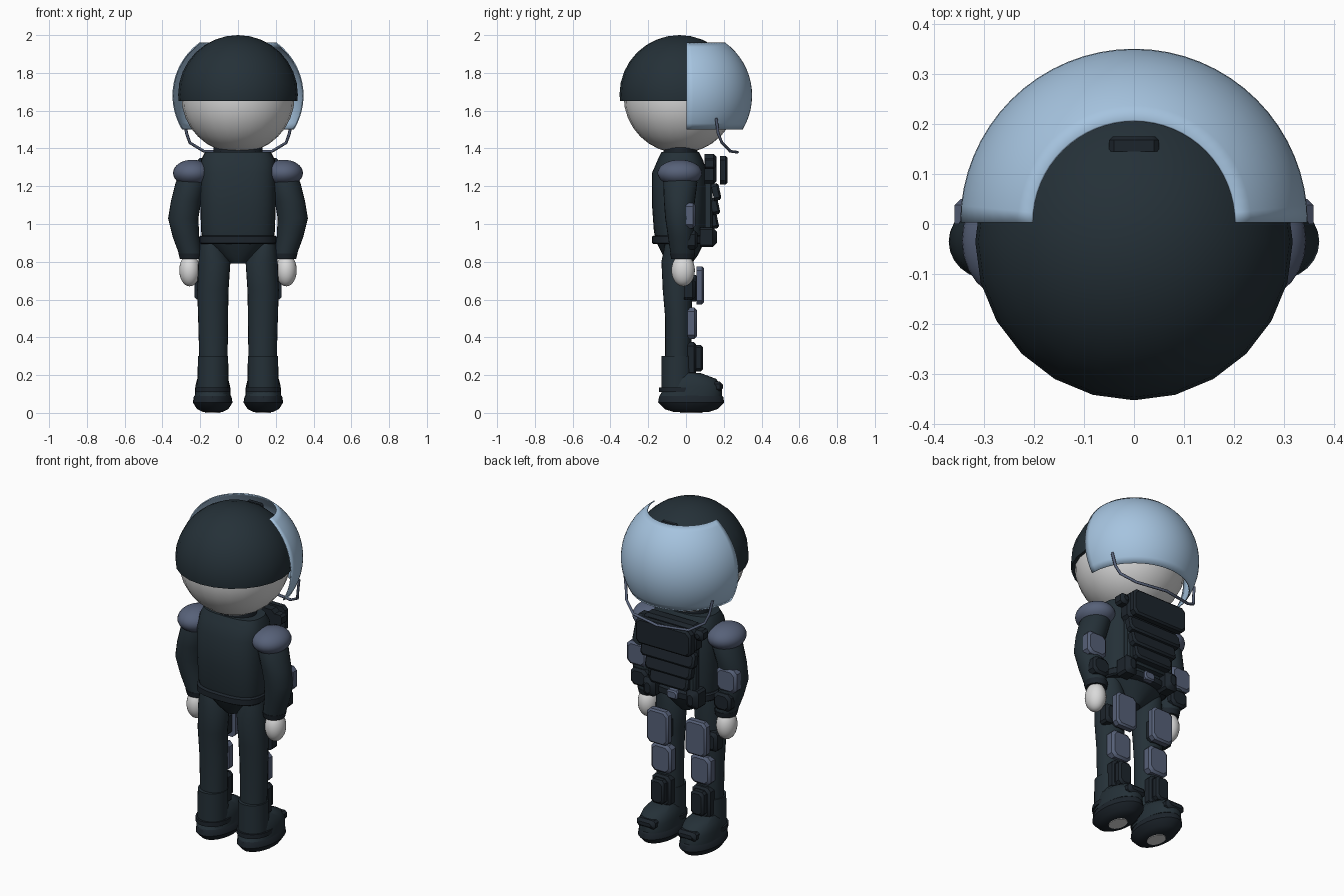
import bpy, bmesh
from math import sin, cos, pi, asin, copysign, radians
from mathutils import Matrix, Vector

if "Cube" in bpy.data.objects:
    bpy.data.objects.remove(bpy.data.objects["Cube"])


def material(name, rgb):
    m = bpy.data.materials.new(name)
    m.diffuse_color = (*rgb, 1)
    m.use_nodes = True
    m.node_tree.nodes["Principled BSDF"].inputs["Base Color"].default_value = (*rgb, 1)
    return m


navy = material("dark navy cloth", (0.018, 0.030, 0.039))
black = material("near black gear", (0.012, 0.018, 0.025))
slate = material("slate armour", (0.095, 0.12, 0.19))
skin = material("pale grey skin", (0.70, 0.70, 0.70))
glass = material("pale blue visor", (0.38, 0.55, 0.74))
parts = []


def finish(name, bm, mat):
    bmesh.ops.recalc_face_normals(bm, faces=bm.faces)
    mesh = bpy.data.meshes.new(name)
    bm.to_mesh(mesh)
    bm.free()
    mesh.materials.append(mat)
    ob = bpy.data.objects.new(name, mesh)
    bpy.context.collection.objects.link(ob)
    parts.append(ob)
    return ob


def loft(name, rings, mat, power=2, side=1, n=24):
    """Skin horizontal oval rings (x, y, z, rx, ry); higher power is boxier."""
    bm = bmesh.new()
    loops = []
    for x, y, z, rx, ry in rings:
        loop = []
        for i in range(n):
            c, s = cos(2 * pi * i / n), sin(2 * pi * i / n)
            px = copysign(abs(c) ** (2 / power), c) * rx
            py = copysign(abs(s) ** (2 / power), s) * ry
            loop.append(bm.verts.new((x * side + px, y + py, z)))
        loops.append(loop)
    for a, b in zip(loops, loops[1:]):
        for i in range(n):
            j = (i + 1) % n
            bm.faces.new((a[i], a[j], b[j], b[i]))
    bm.faces.new(loops[0])
    bm.faces.new(loops[-1])
    return finish(name, bm, mat)


def ball(name, centre, radii, mat, cut_z=None):
    bm = bmesh.new()
    bmesh.ops.create_uvsphere(bm, u_segments=24, v_segments=16, radius=1)
    bmesh.ops.transform(bm, matrix=Matrix.Translation(centre) @ Matrix.Diagonal((*radii, 1)), verts=bm.verts)
    if cut_z is not None:
        r = bmesh.ops.bisect_plane(bm, geom=bm.verts[:] + bm.edges[:] + bm.faces[:],
                                   plane_co=(0, 0, cut_z), plane_no=(0, 0, 1), clear_inner=True)
        rim = [e for e in r["geom_cut"] if isinstance(e, bmesh.types.BMEdge)]
        bmesh.ops.edgeloop_fill(bm, edges=rim)
    return finish(name, bm, mat)


def plate(name, x, y, z, w, d, h, mat, chamfer=0.02, tilt=0):
    """Box with clipped corners and a bevelled outer face, facing +y."""
    bm = bmesh.new()
    loops = []
    for depth, inset in ((-d / 2, 0), (d / 4, 0), (d / 2, d / 4)):
        a, b = w / 2 - inset, h / 2 - inset
        c = chamfer
        outline = [(a, b - c), (a - c, b), (c - a, b), (-a, b - c),
                   (-a, c - b), (c - a, -b), (a - c, -b), (a, c - b)]
        loops.append([bm.verts.new((px, depth, pz)) for px, pz in outline])
    for p, q in zip(loops, loops[1:]):
        for i in range(8):
            j = (i + 1) % 8
            bm.faces.new((p[i], p[j], q[j], q[i]))
    bm.faces.new(loops[0])
    bm.faces.new(loops[-1])
    turn = Matrix.Translation((x, y, z)) @ Matrix.Rotation(radians(tilt), 4, "X")
    bmesh.ops.transform(bm, matrix=turn, verts=bm.verts)
    return finish(name, bm, mat)


# Head and helmet
ball("head", (0, -0.03, 1.675), (0.3, 0.3, 0.3), skin)
ball("helmet", (0, -0.035, 1.685), (0.317, 0.317, 0.315), navy, cut_z=1.65)
plate("helmet_mount", 0, 0.16, 1.915, 0.1, 0.03, 0.06, black, 0.01)

# Visor: half a spherical band, given thickness
bm = bmesh.new()
R, mid, low, high, cols, rows = 0.347, 1.68, 1.50, 1.96, 32, 14
start, end = asin((low - mid) / R), asin((high - mid) / R)
grid = []
for r in range(rows + 1):
    t = start + (end - start) * r / rows
    grid.append([bm.verts.new((R * cos(t) * cos(pi * c / cols),
                               0.003 + R * cos(t) * sin(pi * c / cols),
                               mid + R * sin(t))) for c in range(cols + 1)])
for a, b in zip(grid, grid[1:]):
    for c in range(cols):
        bm.faces.new((a[c], a[c + 1], b[c + 1], b[c]))
visor = finish("visor", bm, glass)
shell = visor.modifiers.new("thickness", "SOLIDIFY")
shell.thickness = 0.006

# Chin strap
half = [(0.287, 0.16, 1.56), (0.272, 0.17, 1.48), (0.255, 0.19, 1.43), (0.18, 0.235, 1.385)]
path = half + [(0, 0.272, 1.38)] + [(-x, y, z) for x, y, z in reversed(half)]
curve = bpy.data.curves.new("chin_strap", "CURVE")
curve.dimensions = "3D"
curve.bevel_depth = 0.008
curve.bevel_resolution = 1
curve.use_fill_caps = True
line = curve.splines.new("POLY")
line.points.add(len(path) - 1)
for point, co in zip(line.points, path):
    point.co = (*co, 1)
curve.materials.append(slate)
bpy.context.collection.objects.link(bpy.data.objects.new("chin_strap", curve))

# Trunk
loft("torso", [(0, -0.03, 0.90, 0.185, 0.125), (0, -0.035, 0.96, 0.195, 0.135),
               (0, -0.035, 1.10, 0.2, 0.145), (0, -0.035, 1.27, 0.2, 0.145),
               (0, -0.03, 1.34, 0.195, 0.12), (0, -0.03, 1.38, 0.175, 0.1)], navy, 2.8, n=32)
loft("neck", [(0, -0.03, 1.36, 0.13, 0.09), (0, -0.03, 1.42, 0.13, 0.09)], black)
loft("belt", [(0, -0.03, 0.893, 0.195, 0.14), (0, -0.03, 0.90, 0.203, 0.15),
              (0, -0.03, 0.933, 0.203, 0.15), (0, -0.03, 0.94, 0.195, 0.14)], black, 2.8, n=32)
loft("pelvis", [(0, -0.03, 0.79, 0.045, 0.06), (0, -0.03, 0.83, 0.1, 0.09),
                (0, -0.03, 0.90, 0.19, 0.125)], navy)

# Chest gear
plate("chest_carrier", 0, 0.13, 1.29, 0.34, 0.065, 0.16, black)
plate("chest_panel", 0, 0.2, 1.285, 0.36, 0.04, 0.15, black)
plate("vest_front", 0, 0.12, 1.1, 0.31, 0.04, 0.28, navy)
for i in range(3):
    plate(f"magazine_pouch_{i + 1}", 0, 0.16 - 0.006 * i, 1.17 - 0.075 * i,
          0.35 - 0.05 * i, 0.04, 0.09, black, 0.015, tilt=12)
plate("belt_buckle", 0, 0.122, 0.917, 0.07, 0.03, 0.05, slate, 0.01)

for side, label in ((1, "left"), (-1, "right")):
    # Arms
    loft(label + "_arm", [(0.235, -0.03, 1.30, 0.05, 0.06), (0.25, -0.03, 1.22, 0.08, 0.09),
                          (0.275, -0.035, 1.12, 0.08, 0.082), (0.29, -0.035, 1.03, 0.08, 0.075),
                          (0.275, -0.025, 0.93, 0.07, 0.07), (0.25, -0.018, 0.835, 0.06, 0.063)], navy, side=side)
    loft(label + "_cuff", [(0.25, -0.018, 0.815, 0.058, 0.06),
                           (0.251, -0.018, 0.845, 0.064, 0.067)], black, side=side)
    ball(label + "_hand", (0.256 * side, -0.015, 0.755), (0.055, 0.062, 0.085), skin)
    ball(label + "_shoulder_pad", (0.243 * side, -0.033, 1.27), (0.101, 0.118, 0.07), slate)
    plate(label + "_elbow_plate", 0.293 * side, 0.025, 1.045, 0.13, 0.05, 0.135, slate)
    plate(label + "_forearm_plate", 0.272 * side, 0.035, 0.915, 0.11, 0.05, 0.1, black)
    # Chest and belt pouches
    plate(label + "_strap_block", 0.185 * side, 0.13, 1.32, 0.06, 0.06, 0.06, black, 0.012)
    plate(label + "_belt_pouch", 0.14 * side, 0.118, 0.93, 0.08, 0.09, 0.105, black, 0.012)
    # Legs
    loft(label + "_leg", [(0.145, -0.04, 0.90, 0.055, 0.07), (0.125, -0.045, 0.80, 0.085, 0.085),
                          (0.133, -0.045, 0.65, 0.083, 0.078), (0.132, -0.04, 0.50, 0.079, 0.07),
                          (0.13, -0.04, 0.28, 0.075, 0.07)], navy, side=side)
    plate(label + "_thigh_pouch", 0.2 * side, 0.02, 0.655, 0.06, 0.06, 0.11, black, 0.012)
    plate(label + "_thigh_plate", 0.125 * side, 0.075, 0.675, 0.14, 0.04, 0.2, slate)
    plate(label + "_thigh_backing", 0.125 * side, 0.04, 0.66, 0.1, 0.05, 0.14, black)
    plate(label + "_knee_plate", 0.128 * side, 0.032, 0.475, 0.13, 0.05, 0.165, slate)
    plate(label + "_shin_plate", 0.13 * side, 0.03, 0.285, 0.12, 0.045, 0.18, black)
    plate(label + "_shin_guard", 0.13 * side, 0.067, 0.29, 0.085, 0.045, 0.14, black, 0.015)
    # Boots
    loft(label + "_boot_shaft", [(0.133, -0.045, 0.10, 0.083, 0.085),
                                 (0.132, -0.045, 0.30, 0.08, 0.085)], navy, side=side)
    loft(label + "_boot_foot", [(0.134, 0.025, 0.09, 0.095, 0.165), (0.134, 0.04, 0.14, 0.092, 0.15),
                                (0.134, 0.03, 0.18, 0.082, 0.13), (0.134, 0.0, 0.21, 0.06, 0.08)],
         navy, 2.3, side)
    loft(label + "_boot_band", [(0.134, -0.03, 0.11, 0.094, 0.112),
                                (0.134, -0.03, 0.135, 0.094, 0.112)], black, side=side)
    loft(label + "_sole", [(0.134, 0.027, 0.004, 0.05, 0.09), (0.134, 0.027, 0.02, 0.083, 0.14),
                           (0.134, 0.027, 0.055, 0.105, 0.175), (0.134, 0.027, 0.085, 0.1, 0.17),
                           (0.134, 0.027, 0.105, 0.085, 0.15)], black, side=side)
    loft(label + "_sole_patch", [(0.134, 0.027, 0, 0.042, 0.06),
                                 (0.134, 0.027, 0.006, 0.042, 0.06)], skin, side=side)
    plate(label + "_toe_cap", 0.134 * side, 0.165, 0.14, 0.12, 0.06, 0.05, black, 0.012)

# Smooth rounded forms while keeping hard edges
bpy.ops.object.select_all(action="DESELECT")
for ob in parts:
    ob.select_set(True)
bpy.context.view_layer.objects.active = parts[0]
bpy.ops.object.shade_smooth_by_angle(angle=radians(35))
